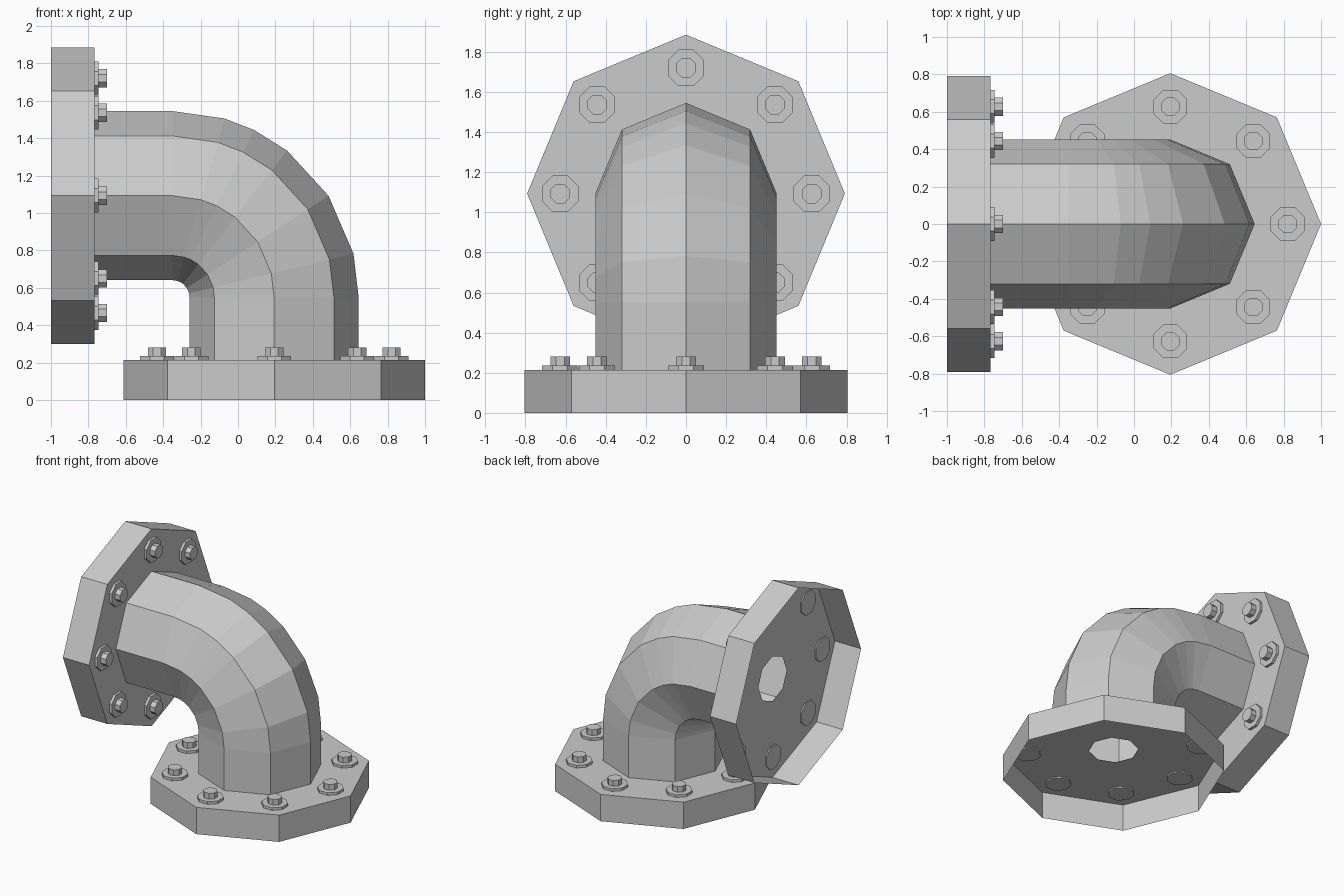
import bpy, bmesh
from math import sin, cos, pi, radians
from mathutils import Vector

if "Cube" in bpy.data.objects:
    bpy.data.objects.remove(bpy.data.objects["Cube"])

X, Y, Z = Vector((1, 0, 0)), Vector((0, 1, 0)), Vector((0, 0, 1))
SIDES = 8


def ring(center, u, r, turn=0.0):
    """Octagon around center in the plane spanned by u and Y."""
    return [center + u * (r * cos(turn + 2 * pi * i / SIDES))
            + Y * (r * sin(turn + 2 * pi * i / SIDES)) for i in range(SIDES)]


def loft(name, rings, capped=False):
    """Skin a row of rings, optionally capping both ends."""
    bm = bmesh.new()
    vs = [[bm.verts.new(p) for p in r] for r in rings]
    for a, b in zip(vs, vs[1:]):
        for i in range(SIDES):
            j = (i + 1) % SIDES
            bm.faces.new((a[i], a[j], b[j], b[i]))
    if capped:
        bm.faces.new(vs[0])
        bm.faces.new(vs[-1])
    bmesh.ops.recalc_face_normals(bm, faces=bm.faces)
    me = bpy.data.meshes.new(name)
    bm.to_mesh(me)
    bm.free()
    ob = bpy.data.objects.new(name, me)
    bpy.context.collection.objects.link(ob)
    return ob


def flange(name, origin, axis, u, radius, depth):
    """Hollow octagonal cap, open on the outside, with a centre hole and bolts."""
    at = lambda d: origin + axis * d
    loft(name, [ring(at(0), u, radius), ring(at(depth), u, radius),
                ring(at(depth), u, 0.18)])
    # bolts: washer just piercing the plate, with a smaller head
    profile = [(-0.01, 0.098), (0.021, 0.098), (0.021, 0.053), (0.067, 0.053)]
    for i in range(8):
        a = i * pi / 4
        off = u * (0.627 * cos(a)) + Y * (0.627 * sin(a))
        loft(f"{name}_bolt_{i + 1}",
             [ring(at(depth + d) + off, u, r, pi / 8) for d, r in profile], True)


# flanges
flange("bottom_flange", Vector((0.194, 0, 0)), Z, X, 0.806, 0.215)
flange("side_flange", Vector((-1, 0, 1.093)), X, Z, 0.792, 0.232)

# elbow pipe: straight, bend, straight, as (center, outward direction)
pivot = Vector((-0.35, 0, 0.55))
path = [(Vector((-0.768, 0, 1.093)), Z)]
for deg in (0, 16.3, 26, 38, 57, 76.5, 90):
    d = Vector((sin(radians(deg)), 0, cos(radians(deg))))
    path.append((pivot + d * 0.543, d))
path.append((Vector((0.193, 0, 0.215)), X))
loft("elbow_pipe", [ring(c, u, 0.452) for c, u in path])
